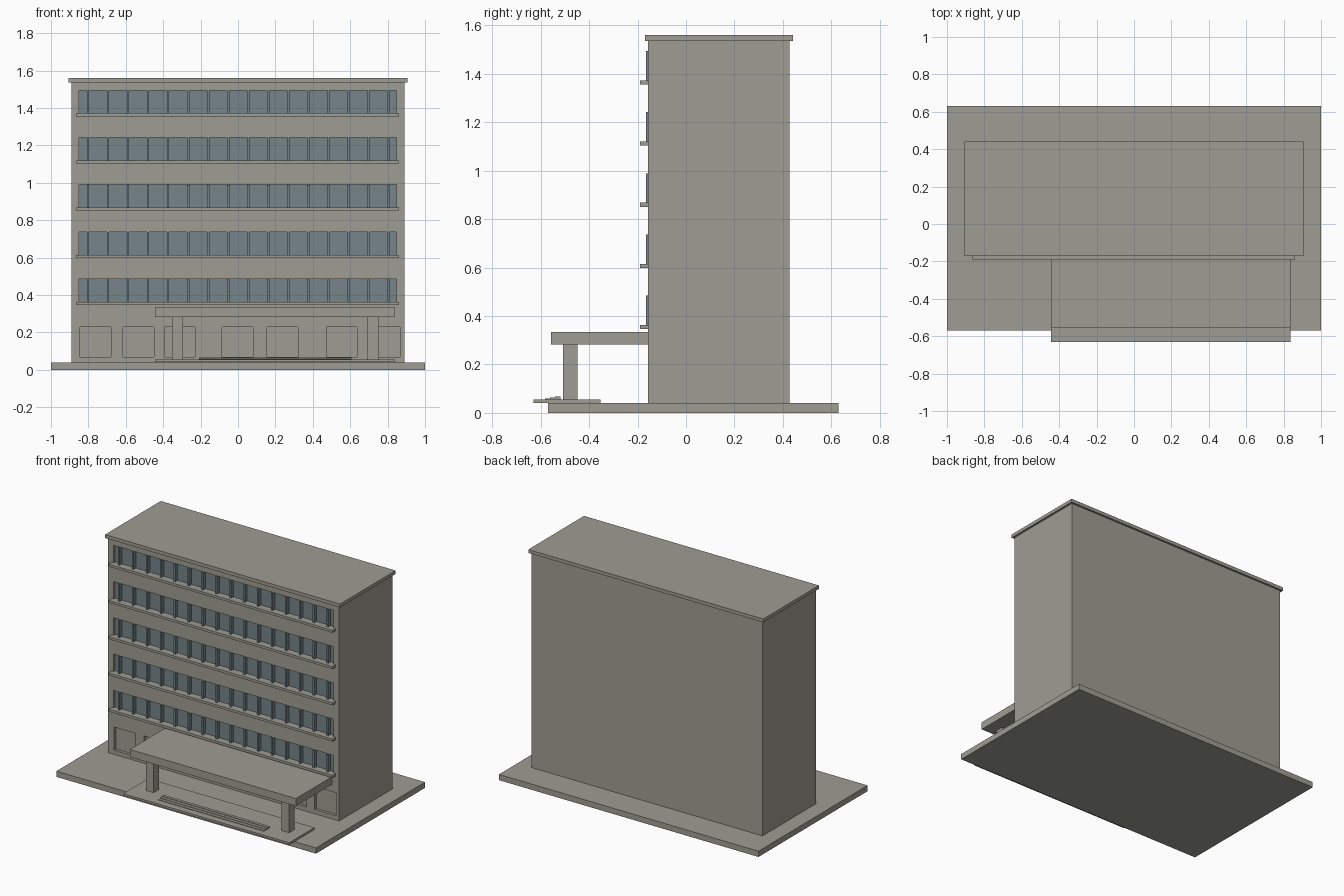
import bpy, bmesh
from mathutils import Matrix, Vector

if "Cube" in bpy.data.objects:
    bpy.data.objects.remove(bpy.data.objects["Cube"])


def material(name, color):
    m = bpy.data.materials.new(name)
    m.diffuse_color = (*color, 1)
    m.use_nodes = True
    m.node_tree.nodes["Principled BSDF"].inputs["Base Color"].default_value = m.diffuse_color
    return m


concrete = material("warm_grey_concrete", (0.345, 0.338, 0.292))
glass = material("blue_grey_glass", (0.18, 0.235, 0.25))


def boxes(name, mat, items):
    """One object made of boxes given as (x0, x1, y0, y1, z0, z1)."""
    bm = bmesh.new()
    for x0, x1, y0, y1, z0, z1 in items:
        centre = Vector(((x0 + x1) / 2, (y0 + y1) / 2, (z0 + z1) / 2))
        size = Matrix.Diagonal((x1 - x0, y1 - y0, z1 - z0, 1))
        bmesh.ops.create_cube(bm, size=1, matrix=Matrix.Translation(centre) @ size)
    mesh = bpy.data.meshes.new(name)
    bm.to_mesh(mesh)
    bm.free()
    mesh.materials.append(mat)
    ob = bpy.data.objects.new(name, mesh)
    bpy.context.collection.objects.link(ob)
    return ob


FRONT = -0.157          # front wall plane
RECESS = FRONT + 0.02   # back of window openings
floors = [0.346 + 0.2525 * i for i in range(5)]   # underside of each ledge

# Ground plate, main block and roof
boxes("ground_plate", concrete, [(-1, 1, -0.57, 0.63, 0, 0.04)])
block = boxes("main_block", concrete, [(-0.89, 0.89, FRONT, 0.428, 0.04, 1.536)])
boxes("roof_slab", concrete, [(-0.905, 0.905, -0.17, 0.442, 1.536, 1.56)])

# Openings cut in the front: window bands and ground floor bays
bays = [-0.762, -0.532, -0.312, -0.003, 0.238, 0.555, 0.783]
cuts = [(-0.85, 0.847, FRONT - 0.1, RECESS, z + 0.017, z + 0.139) for z in floors]
cuts += [(x - 0.082, x + 0.082, FRONT - 0.1, RECESS, 0.07, 0.23) for x in bays]
cutter = boxes("opening_cutter", concrete, cuts)
cutter.hide_render = True
mod = block.modifiers.new("openings", 'BOOLEAN')
mod.operation = 'DIFFERENCE'
mod.solver = 'EXACT'
mod.object = cutter
bpy.context.view_layer.objects.active = block
bpy.ops.object.modifier_apply(modifier=mod.name)
bpy.data.objects.remove(cutter)

# Window bands: glass, upright fins and projecting ledges
boxes("window_glass", glass,
      [(-0.85, 0.847, RECESS - 0.002, RECESS + 0.004, z + 0.017, z + 0.139) for z in floors])
boxes("window_fins", glass,
      [(x - 0.006, x + 0.006, -0.165, RECESS, z + 0.017, z + 0.138)
       for z in floors for x in [-0.802 + 0.1071 * i for i in range(16)]])
boxes("window_ledges", concrete,
      [(-0.865, 0.862, -0.19, FRONT, z, z + 0.017) for z in floors])

# Entrance: paving, canopy, columns and shallow steps
boxes("entrance_paving", concrete, [(-0.443, 0.836, -0.63, -0.353, 0.041, 0.055)])
boxes("entrance_canopy", concrete, [(-0.443, 0.836, -0.557, FRONT, 0.282, 0.335)])
boxes("canopy_columns", concrete,
      [(x - 0.03, x + 0.03, -0.508, -0.449, 0.055, 0.282) for x in (-0.324, 0.72)])
boxes("entrance_steps", concrete,
      [(-0.208, 0.608, -0.582 + 0.021 * i, -0.561 + 0.021 * i, 0.053, 0.059 + 0.004 * i)
       for i in range(3)])
